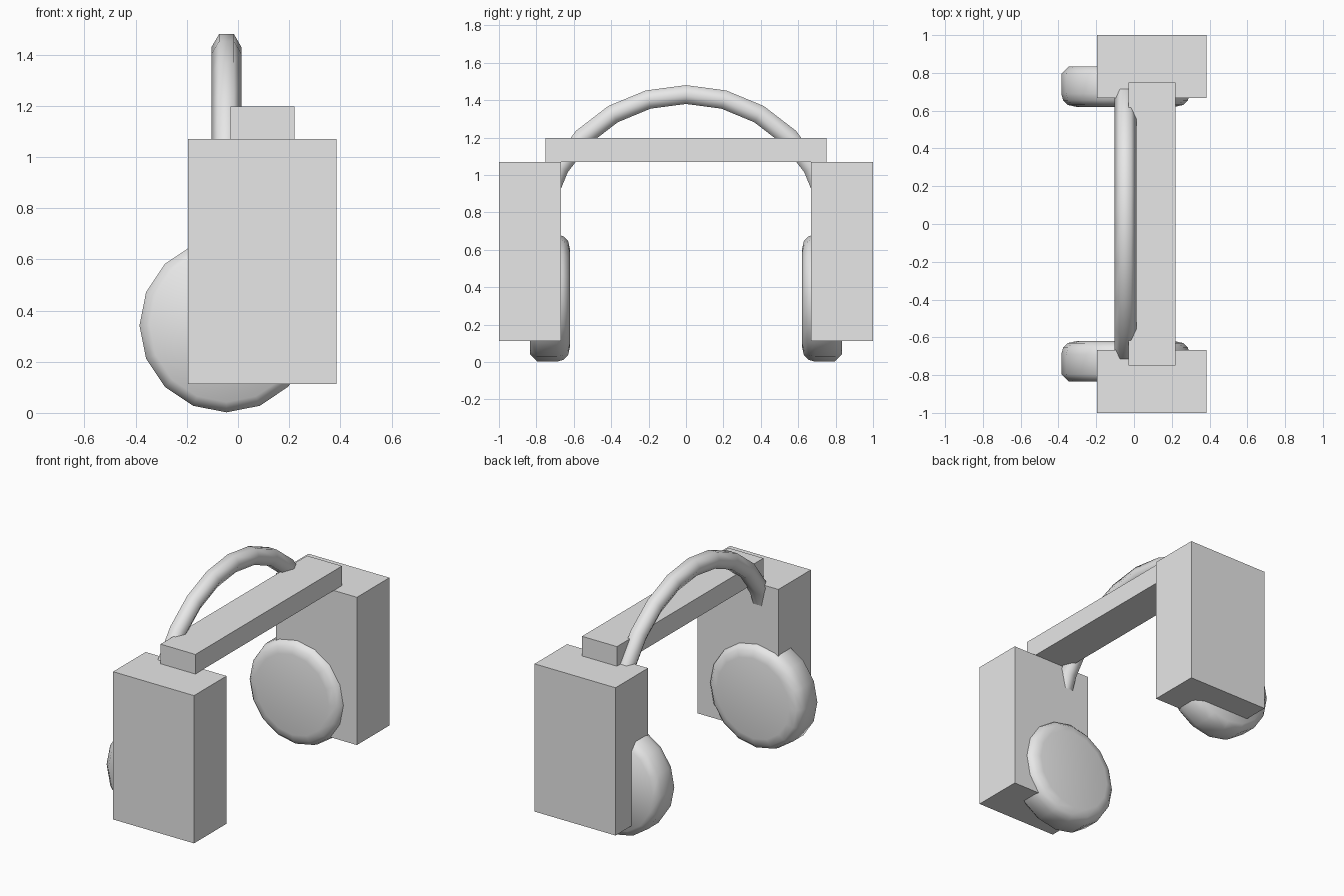
import bpy
import bmesh
import math
from mathutils import Matrix, Vector

cube = bpy.data.objects.get("Cube")
if cube:
    bpy.data.objects.remove(cube, do_unlink=True)

grey = bpy.data.materials.new("light grey")
grey.use_nodes = True
colour = (0.8, 0.8, 0.8, 1)
grey.diffuse_color = colour
grey.node_tree.nodes["Principled BSDF"].inputs["Base Color"].default_value = colour

AXIS_X = -0.045  # shared centre of the discs and the arch


def finish(name, bm, smooth=False):
    bmesh.ops.recalc_face_normals(bm, faces=bm.faces)
    for f in bm.faces:
        f.smooth = smooth
    mesh = bpy.data.meshes.new(name)
    bm.to_mesh(mesh)
    bm.free()
    mesh.materials.append(grey)
    obj = bpy.data.objects.new(name, mesh)
    bpy.context.collection.objects.link(obj)
    return obj


def box(name, low, high):
    low, high = Vector(low), Vector(high)
    bm = bmesh.new()
    matrix = Matrix.Translation((low + high) / 2) @ Matrix.Diagonal((high - low).to_4d())
    bmesh.ops.create_cube(bm, size=1, matrix=matrix)
    return finish(name, bm)


def loft(bm, rings, closed_ends=True):
    """Bridge successive rings of points and cap both ends."""
    loops = [[bm.verts.new(p) for p in ring] for ring in rings]
    n = len(loops[0])
    for a, b in zip(loops, loops[1:]):
        for i in range(n):
            j = (i + 1) % n
            bm.faces.new((a[i], a[j], b[j], b[i]))
    bm.faces.new(loops[0])
    bm.faces.new(loops[-1])


def disc(name, side):
    # rounded rim profile: radius, distance from the middle
    profile = [(0.26, 0.62), (0.305, 0.63), (0.33, 0.655), (0.34, 0.69),
               (0.34, 0.795), (0.30, 0.835)]
    sides = 16
    angles = [math.tau * i / sides for i in range(sides)]
    bm = bmesh.new()
    loft(bm, [[(AXIS_X + r * math.cos(a), side * y, 0.342 + r * math.sin(a))
               for a in angles] for r, y in profile])
    return finish(name, bm, True)


def arch(name):
    # six-sided tube swept over a half circle
    major, minor, centre_z, steps = 0.78, 0.058, 0.65, 12
    rings = []
    for s in range(steps + 1):
        t = math.pi * s / steps
        ring = []
        for k in range(6):
            a = math.tau * k / 6
            r = major + minor * math.sin(a)
            ring.append((AXIS_X + minor * math.cos(a), r * math.cos(t),
                         centre_z + r * math.sin(t)))
        rings.append(ring)
    bm = bmesh.new()
    loft(bm, rings)
    return finish(name, bm, True)


# Side blocks and their round pads
for label, side in (("front", -1), ("back", 1)):
    ys = sorted((side * 0.667, side * 1.0))
    box(label + "_block", (-0.195, ys[0], 0.113), (0.385, ys[1], 1.07))
    disc(label + "_round_pad", side)

# Cross bar and arched band
box("cross_bar", (-0.03, -0.75, 1.07), (0.22, 0.75, 1.197))
arch("arched_band")
